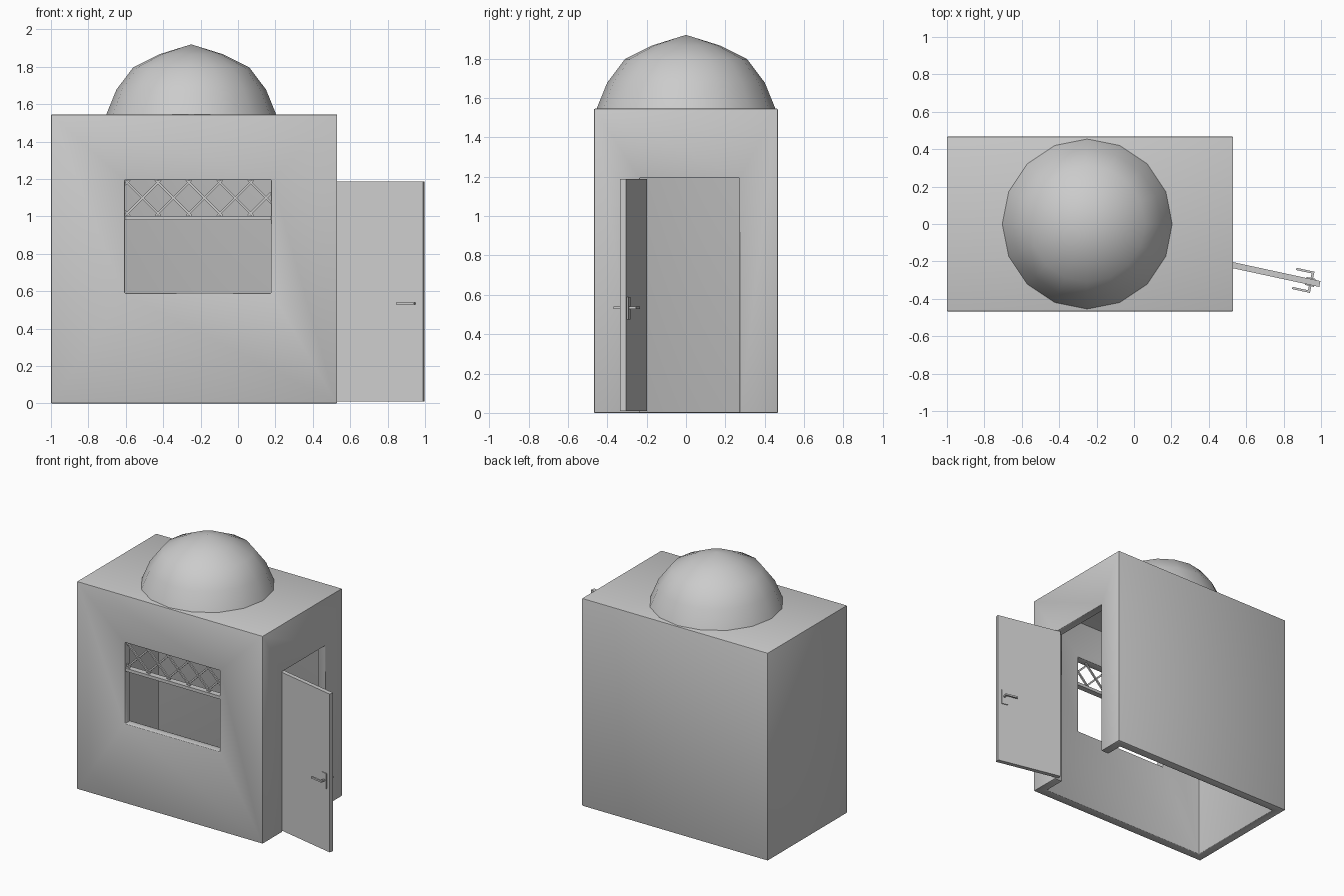
import bpy, bmesh, math
from mathutils import Vector, Matrix

if "Cube" in bpy.data.objects:
    bpy.data.objects.remove(bpy.data.objects["Cube"])

def link(name, bm):
    me = bpy.data.meshes.new(name)
    bmesh.ops.recalc_face_normals(bm, faces=bm.faces)
    bm.to_mesh(me)
    bm.free()
    ob = bpy.data.objects.new(name, me)
    bpy.context.collection.objects.link(ob)
    return ob

def box(name, x, y, z):
    bm = bmesh.new()
    bmesh.ops.create_cube(bm, size=1)
    for v in bm.verts:
        v.co = [(r[0] + r[1]) / 2 + c * (r[1] - r[0]) for c, r in zip(v.co, (x, y, z))]
    return link(name, bm)

def apply(ob):
    bpy.context.view_layer.update()
    dg = bpy.context.evaluated_depsgraph_get()
    me = bpy.data.meshes.new_from_object(ob.evaluated_get(dg))
    ob.modifiers.clear()
    ob.data = me

def cut(ob, cutter):
    m = ob.modifiers.new("cut", 'BOOLEAN')
    m.operation, m.solver, m.object = 'DIFFERENCE', 'EXACT', cutter
    apply(ob)
    bpy.data.objects.remove(cutter)

def smooth(ob, deg):
    bpy.ops.object.select_all(action='DESELECT')
    ob.select_set(True)
    bpy.context.view_layer.objects.active = ob
    bpy.ops.object.shade_smooth_by_angle(angle=math.radians(deg))

# Hollow walls and roof, open underneath
T = 0.065
X0, X1, Y = -1.0, 0.53, 0.467
WX0, WX1, WZ0, WZ1 = -0.605, 0.177, 0.59, 1.195
walls = box("walls", (X0, X1), (-Y, Y), (0, 1.545))
cut(walls, box("room_cutter", (X0 + T, X1 - T), (-Y + T, Y - T), (-0.2, 1.545 - T)))
cut(walls, box("window_cutter", (WX0, WX1), (-Y - 0.1, -Y + T + 0.1), (WZ0, WZ1)))
cut(walls, box("door_cutter", (X1 - T - 0.1, X1 + 0.1), (-0.235, 0.272), (-0.1, 1.193)))
bev = walls.modifiers.new("bevel", 'BEVEL')
bev.width, bev.segments, bev.limit_method = 0.005, 2, 'ANGLE'
apply(walls)
smooth(walls, 40)

# Faceted dome, 16 sides, spun from a profile
profile = [(0.455, 1.543), (0.40, 1.678), (0.31, 1.797), (0.17, 1.867), (0, 1.92)]
bm = bmesh.new()
vs = [bm.verts.new((r, 0, z)) for r, z in profile]
es = [bm.edges.new(p) for p in zip(vs, vs[1:])]
bmesh.ops.spin(bm, geom=vs + es, cent=(0, 0, 0), axis=(0, 0, 1),
               angle=math.tau, steps=16, use_merge=False)
bmesh.ops.remove_doubles(bm, verts=bm.verts, dist=0.001)
bmesh.ops.translate(bm, verts=bm.verts, vec=(-0.25, 0, 0))
dome = link("dome", bm)
smooth(dome, 60)

# Window rail and diagonal lattice above it
LY = -0.44
rail_z = 1.003
box("window_rail", (WX0, WX1), (LY - 0.022, LY + 0.022), (0.98, rail_z))
bm = bmesh.new()
zm, half = (rail_z + WZ1) / 2, (WZ1 - rail_z) / 2
for i in range(-1, 6):
    xm = -0.51 + 0.165 * i
    for s in (-1, 1):
        lo, hi = max(xm - half, WX0), min(xm + half, WX1)
        if hi - lo < 0.01:
            continue
        a = Vector((lo, LY + 0.004 * s, zm + s * (lo - xm)))
        b = Vector((hi, LY + 0.004 * s, zm + s * (hi - xm)))
        mat = (Matrix.Translation((a + b) / 2)
               @ Matrix.Rotation(-s * math.pi / 4, 4, 'Y')
               @ Matrix.Diagonal(((b - a).length, 0.012, 0.012, 1)))
        bmesh.ops.create_cube(bm, size=1, matrix=mat)
link("window_lattice", bm)

# Open door with plate and lever on both sides, built along local x
parts = [box("door", (0, 0.5), (-0.016, 0.016), (0.01, 1.188))]
for s, side in ((-1, "outer"), (1, "inner")):
    def span(a, b):
        return tuple(sorted((s * a, s * b)))
    parts.append(box(side + "_handle_plate", (0.423, 0.472), span(0.014, 0.022), (0.475, 0.588)))
    parts.append(box(side + "_handle_stem", (0.445, 0.458), span(0.018, 0.058), (0.528, 0.541)))
    parts.append(box(side + "_handle_lever", (0.36, 0.458), span(0.046, 0.058), (0.528, 0.541)))
hinge = Matrix.Translation((0.505, -0.215, 0)) @ Matrix.Rotation(math.radians(-12.2), 4, 'Z')
for p in parts:
    p.data.transform(hinge)
